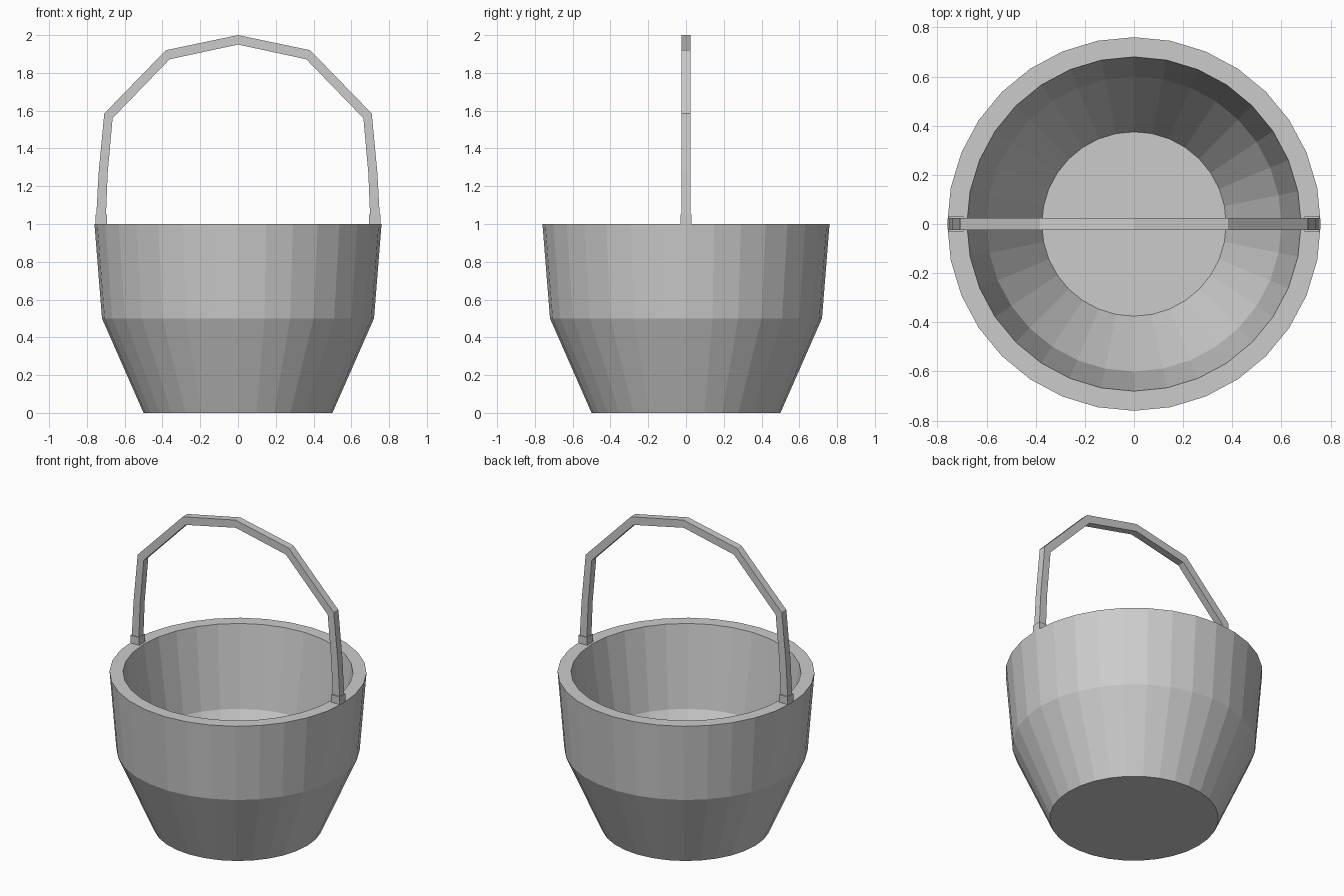
import bpy, bmesh, math

if "Cube" in bpy.data.objects:
    bpy.data.objects.remove(bpy.data.objects["Cube"])

SIDES = 32

def finish(bm, name):
    bmesh.ops.recalc_face_normals(bm, faces=bm.faces)
    me = bpy.data.meshes.new(name)
    bm.to_mesh(me)
    bm.free()
    ob = bpy.data.objects.new(name, me)
    bpy.context.collection.objects.link(ob)
    return ob

# bucket: outer wall, flat rim, inner wall, floor (radius, height)
profile = [(0.50, 0), (0.72, 0.5), (0.76, 1), (0.68, 1), (0.60, 0.48), (0.375, 0.08)]
bm = bmesh.new()
rings = [[bm.verts.new((r * math.cos(2 * math.pi * i / SIDES),
                        r * math.sin(2 * math.pi * i / SIDES), z))
          for i in range(SIDES)] for r, z in profile]
for a, b in zip(rings, rings[1:]):
    for i in range(SIDES):
        j = (i + 1) % SIDES
        bm.faces.new((a[i], a[j], b[j], b[i]))
bm.faces.new(rings[0])
bm.faces.new(rings[-1])
finish(bm, "bucket")

# handle: stations of (outer point, inner point) on the right, mirrored to the left
half = [((0.75, 1.05), (0.699, 1.05)), ((0.738, 1.27), (0.69, 1.27)),
        ((0.708, 1.585), (0.664, 1.56)), ((0.382, 1.92), (0.362, 1.872))]
path = half + [((0, 2.0), (0, 1.95))] + [((-o[0], o[1]), (-i[0], i[1])) for o, i in reversed(half)]
HW = 0.0235
bm = bmesh.new()
loops = [[bm.verts.new((p[0], y, p[1]))
          for p, y in ((o, -HW), (o, HW), (i, HW), (i, -HW))] for o, i in path]
for a, b in zip(loops, loops[1:]):
    for k in range(4):
        m = (k + 1) % 4
        bm.faces.new((a[k], a[m], b[m], b[k]))
bm.faces.new(loops[0])
bm.faces.new(loops[-1])
finish(bm, "handle")

# feet joining the handle to the rim
for side, label in ((1, "right"), (-1, "left")):
    bpy.ops.mesh.primitive_cube_add(size=1, location=(side * 0.724, 0, 1.025))
    foot = bpy.context.object
    foot.name = "handle_foot_" + label
    foot.scale = (0.062, 0.06, 0.05)
